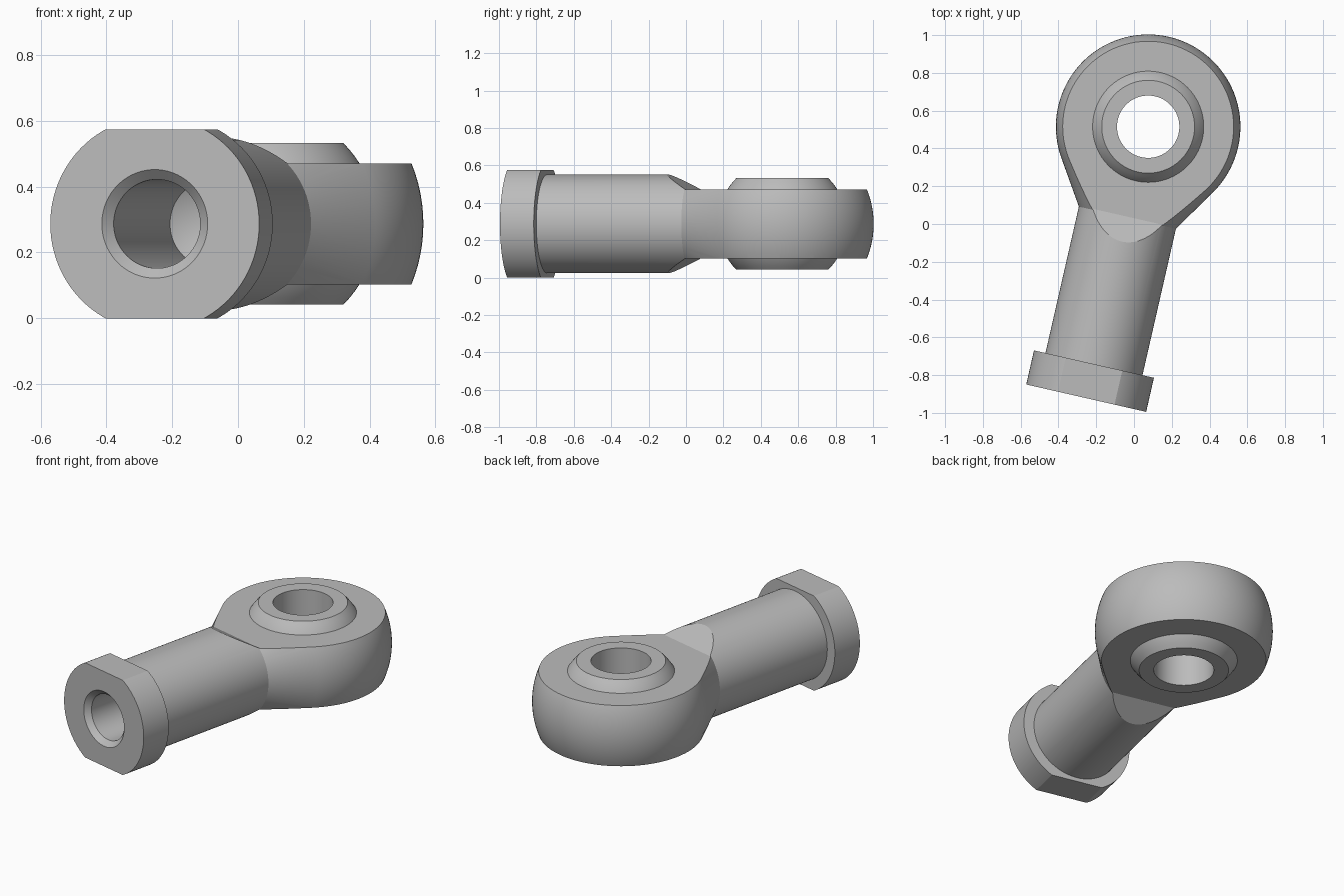
import bpy, bmesh
from math import sin, cos, pi, radians
from mathutils import Matrix, Vector

cube = bpy.data.objects.get("Cube")
if cube:
    bpy.data.objects.remove(cube, do_unlink=True)

MID = 0.287                                  # height of the shared centre plane
EYE = Vector((0.075, 0.515, MID))            # centre of the ball
REACH = 1.474                                # shank end face to ball centre
SHANK = Matrix.Translation(EYE) @ Matrix.Rotation(radians(-12.86), 4, 'Z') \
    @ Matrix.Translation((0, -REACH, 0))     # local +y runs along the shank
UPRIGHT = Matrix.Translation(EYE)

steel = bpy.data.materials.new("steel_grey")
steel.use_nodes = True
GREY = (0.5, 0.5, 0.5, 1)
steel.diffuse_color = GREY
steel.node_tree.nodes["Principled BSDF"].inputs["Base Color"].default_value = GREY


def finish(name, bm, frame):
    bmesh.ops.remove_doubles(bm, verts=bm.verts, dist=1e-5)
    bmesh.ops.recalc_face_normals(bm, faces=bm.faces)
    mesh = bpy.data.meshes.new(name)
    bm.to_mesh(mesh)
    bm.free()
    mesh.materials.append(steel)
    obj = bpy.data.objects.new(name, mesh)
    obj.matrix_world = frame
    bpy.context.collection.objects.link(obj)
    return obj


def lathe(name, profile, axis, frame, closed=False, steps=96):
    """Revolve (position along axis, radius) points about a local axis."""
    bm = bmesh.new()
    pts = [Vector((r, a, 0)) if axis == 'Y' else Vector((r, 0, a)) for a, r in profile]
    verts = [bm.verts.new(p) for p in pts]
    edges = [bm.edges.new(pair) for pair in zip(verts, verts[1:])]
    if closed:
        edges.append(bm.edges.new((verts[-1], verts[0])))
    bmesh.ops.spin(bm, geom=verts + edges, cent=(0, 0, 0), steps=steps, angle=2 * pi,
                   axis=(0, 1, 0) if axis == 'Y' else (0, 0, 1))
    return finish(name, bm, frame)


def prism(name, profile, frame, side):
    """Extrude an (along, height) outline across the shank."""
    bm = bmesh.new()
    face = bm.faces.new([bm.verts.new((-1, a, side * h)) for a, h in profile])
    out = bmesh.ops.extrude_face_region(bm, geom=[face])["geom"]
    bmesh.ops.translate(bm, vec=(2, 0, 0),
                        verts=[v for v in out if isinstance(v, bmesh.types.BMVert)])
    return finish(name, bm, frame)


def activate(obj):
    bpy.ops.object.select_all(action='DESELECT')
    obj.select_set(True)
    bpy.context.view_layer.objects.active = obj


def carve(obj, cutter):
    cutter.hide_render = True
    mod = obj.modifiers.new("cut", 'BOOLEAN')
    mod.operation, mod.solver, mod.object = 'DIFFERENCE', 'EXACT', cutter
    activate(obj)
    bpy.ops.object.modifier_apply(modifier=mod.name)
    bpy.data.objects.remove(cutter, do_unlink=True)


# Housing: blind bore, collar, shank, flared neck and round head in one turning
R_HEAD, TANGENT = 0.4885, radians(57.4)
profile = [(0.88, 0), (0.80, 0.135), (0.03, 0.135), (0, 0.165), (0, 0.3257),
           (0.185, 0.3257), (0.185, 0.2635), (0.98, 0.2635)]
N = 40
for i in range(N + 1):
    t = TANGENT + (pi - TANGENT) * i / N
    profile.append((REACH - R_HEAD * cos(t), R_HEAD * sin(t) if i < N else 0))
housing = lathe("rod_end_housing", profile, 'Y', SHANK)

# Collar flats, sloped shoulders and head faces, above and below
outline = [(-0.1, 0.287), (0.81, 0.287), (0.985, 0.184), (2.2, 0.184), (2.2, 1), (-0.1, 1)]
for side in (1, -1):
    carve(housing, prism("flat_cutter", outline, SHANK, side))

# Seat for the ball
carve(housing, lathe("seat_cutter", [(-0.6, 0), (-0.6, 0.29), (0.6, 0.29), (0.6, 0)],
                     'Z', UPRIGHT))

# Swivel ball with flat ends and a through bore
R_BALL, HALF, BORE = 0.347, 0.245, 0.165
zone = [(HALF * (2 * i / 24 - 1)) for i in range(25)]
ball = lathe("swivel_ball", [(-HALF, BORE)] + [(z, (R_BALL**2 - z * z) ** 0.5) for z in zone]
             + [(HALF, BORE)], 'Z', UPRIGHT, closed=True)

for obj in (housing, ball):
    activate(obj)
    bpy.ops.object.shade_smooth_by_angle(angle=radians(15))
